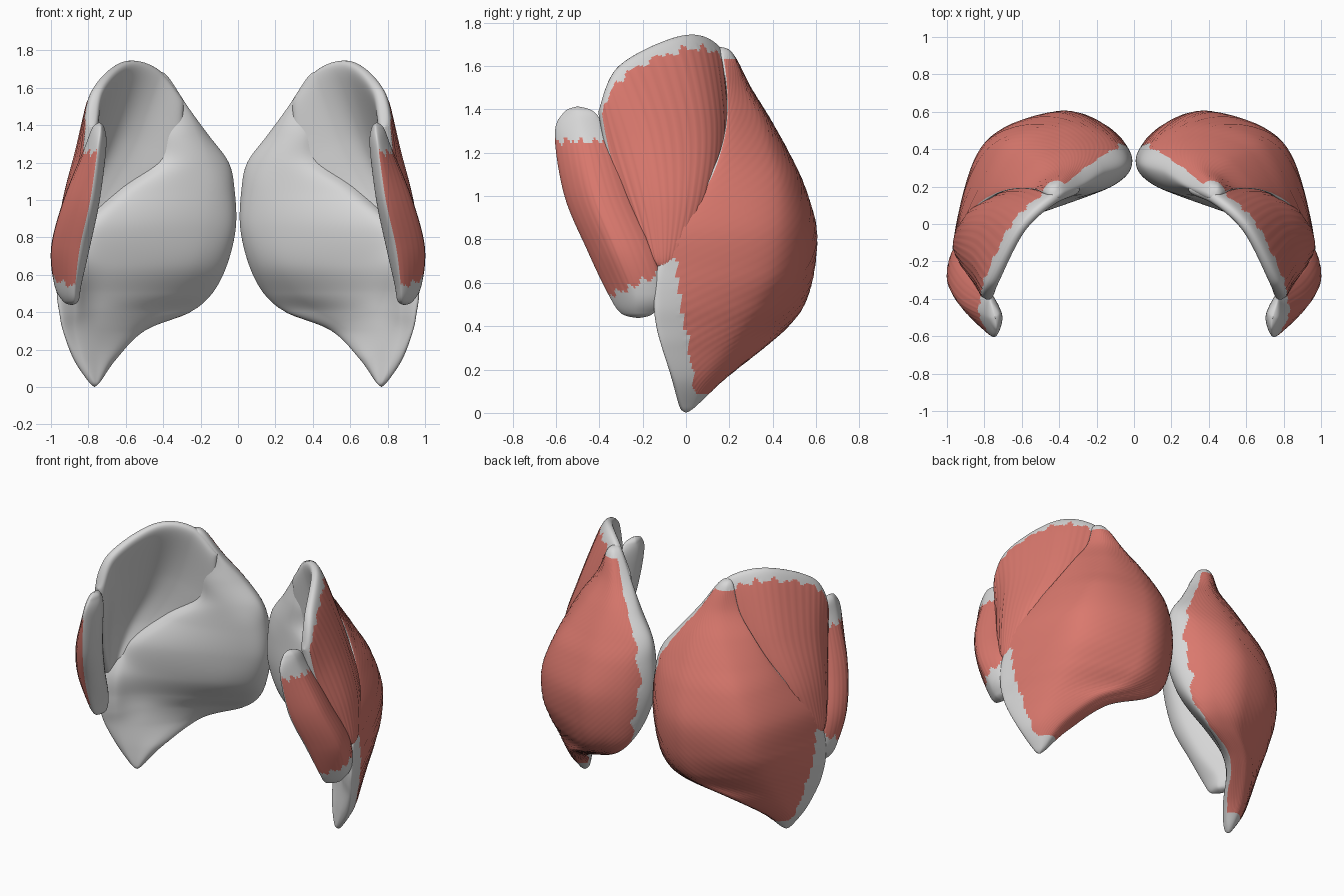
import bpy, bmesh, math
from mathutils import Vector

if "Cube" in bpy.data.objects:
    bpy.data.objects.remove(bpy.data.objects["Cube"])


def material(name, rgb):
    m = bpy.data.materials.new(name)
    m.diffuse_color = (*rgb, 1)
    m.use_nodes = True
    m.node_tree.nodes["Principled BSDF"].inputs["Base Color"].default_value = m.diffuse_color
    return m


TENDON = material("tendon_grey", (0.68, 0.68, 0.68))
MUSCLE = material("muscle_red", (0.70, 0.19, 0.155))


def curve(pts, t, closed=False):
    """Catmull-Rom point at t, measured in control points."""
    n = len(pts)
    i = math.floor(t) if closed else min(int(t), n - 2)
    f = t - i
    idx = (lambda k: k % n) if closed else (lambda k: max(0, min(n - 1, k)))
    a, b, c, d = (pts[idx(i + k)] for k in (-1, 0, 1, 2))
    return 0.5 * (2 * b + (c - a) * f + (2 * a - 5 * b + 4 * c - d) * f * f
                  + (3 * b - a - 3 * c + d) * f ** 3)


def jag(s):
    return math.sin(s * 31) * 0.6 + math.sin(s * 57 + 1) * 0.4


def finish(name, bm, uv, is_red, fibre, amp):
    """Fibre ridges, colours, smoothing and mirroring."""
    bmesh.ops.recalc_face_normals(bm, faces=bm.faces)
    bm.normal_update()
    moves = []
    for v in bm.verts:
        if v in uv and is_red(*uv[v], v.co):
            s = fibre(*uv[v], v.co)
            moves.append((v, v.normal * amp * (math.sin(s) + 0.6 * math.sin(s * 1.73 + 1))))
    for f in bm.faces:
        f.smooth = True
        known = [uv[v] for v in f.verts if v in uv]
        # the first corner carries the face's surface coordinates
        if known:
            f.material_index = int(is_red(*known[0], f.calc_center_median()))
    for v, d in moves:
        v.co += d
    me = bpy.data.meshes.new(name)
    bm.to_mesh(me)
    bm.free()
    me.materials.append(TENDON)
    me.materials.append(MUSCLE)
    ob = bpy.data.objects.new(name, me)
    bpy.context.collection.objects.link(ob)
    mod = ob.modifiers.new("mirror", 'MIRROR')
    mod.use_mirror_merge = False


def loft(name, rows, top, bottom, around, levels, is_red, fibre, amp):
    """Closed body through horizontal sections; row = z, then x, y pairs."""
    rings = [[Vector((r[i], r[i + 1], r[0])) for i in range(1, len(r), 2)] for r in rows]
    k = len(rings[0])
    rings = [[Vector(top)] * k] + rings + [[Vector(bottom)] * k]
    bm, uv, grid = bmesh.new(), {}, []
    for j in range(1, levels):
        t = j / levels * (len(rings) - 1)
        ring = [curve([r[i] for r in rings], t) for i in range(k)]
        line = []
        for i in range(around):
            u = i / around * k
            v = bm.verts.new(curve(ring, u, True))
            uv[v] = (u, t)
            line.append(v)
        grid.append(line)
    for a, b in zip(grid, grid[1:]):
        for i in range(around):
            n = (i + 1) % around
            bm.faces.new((a[i], a[n], b[n], b[i]))
    for line, tip in ((grid[0], top), (grid[-1], bottom)):
        c = bm.verts.new(tip)
        for i in range(around):
            bm.faces.new((line[i], line[(i + 1) % around], c))
    finish(name, bm, uv, is_red, fibre, amp)


def sheet(name, rows, thick, nu, nv, is_red, fibre, amp):
    """Curved plate with rounded edges about a control grid."""
    rows = [[Vector(p) for p in r] for r in rows]

    def mid(u, v):
        return curve([curve(r, u * (len(r) - 1)) for r in rows], v * (len(rows) - 1))

    def ease(i, n):
        x = i / n
        return 0.35 * x + 0.65 * (0.5 - 0.5 * math.cos(math.pi * x))

    bm, uv, sides = bmesh.new(), {}, ([], [])
    for j in range(nv + 1):
        lines = ([], [])
        for i in range(nu + 1):
            u, v = ease(i, nu), ease(j, nv)
            e = 0.002
            u0, u1, v0, v1 = max(u - e, 0), min(u + e, 1), max(v - e, 0), min(v + e, 1)
            n = (mid(u, v1) - mid(u, v0)).cross(mid(u1, v) - mid(u0, v)).normalized()
            w = math.sqrt(max(0, 1 - abs(2 * u - 1) ** 9) * max(0, 1 - abs(2 * v - 1) ** 10))
            p = mid(u, v)
            edge = i in (0, nu) or j in (0, nv)
            outer = bm.verts.new(p + n * thick * w)
            uv[outer] = (u, v)
            lines[0].append(outer)
            lines[1].append(outer if edge else bm.verts.new(p - n * thick * w))
        for s in (0, 1):
            sides[s].append(lines[s])
    for s, g in enumerate(sides):
        for j in range(nv):
            for i in range(nu):
                bm.faces.new((g[j][i], g[j][i + 1], g[j + 1][i + 1], g[j + 1][i]))
    # the shared edge stays grey
    red = lambda u, v, co: 0 < u < 1 and 0 < v < 1 and is_red(u, v, co)
    finish(name, bm, uv, red, fibre, amp)


# Large rear muscle: medial edge, three outer points, lateral edge
rear_outer = [
    (1.66, .375, .17, .395, .205, .42, .215, .455, .205, .475, .17),
    (1.50, .27, .22, .31, .28, .37, .30, .46, .27, .54, .19),
    (1.35, .16, .28, .22, .36, .35, .392, .52, .345, .65, .19),
    (1.20, .05, .31, .14, .42, .36, .475, .61, .395, .75, .16),
    (1.05, .018, .33, .13, .48, .38, .545, .70, .435, .84, .10),
    (0.85, .012, .34, .14, .52, .41, .60, .79, .435, .94, -.02),
    (0.65, .06, .37, .18, .53, .43, .585, .81, .405, .965, -.10),
    (0.50, .14, .41, .24, .51, .45, .535, .81, .335, .968, -.115),
    (0.40, .26, .41, .35, .46, .50, .455, .81, .27, .955, -.11),
    (0.30, .50, .32, .56, .355, .65, .34, .83, .18, .935, -.09),
    (0.15, .65, .12, .69, .16, .75, .165, .835, .08, .88, -.045),
    (0.03, .735, .02, .745, .04, .765, .045, .785, .03, .80, -.015),
]
# its three inner points at the same heights, lateral to medial
rear_inner = [
    (.46, .145, .43, .135, .39, .14), (.48, .19, .36, .17, .29, .185),
    (.54, .22, .35, .155, .22, .19), (.60, .22, .36, .145, .16, .19),
    (.70, .14, .54, .085, .14, .19), (.85, 0, .72, -.01, .16, .19),
    (.865, -.09, .71, .01, .22, .21), (.87, -.095, .73, .04, .31, .27),
    (.87, -.09, .74, .04, .44, .28), (.87, -.08, .75, .02, .58, .20),
    (.83, -.06, .75, -.01, .68, .05), (.78, -.03, .76, -.025, .74, -.01),
]


def rear_red(u, t, co):
    z = co.z
    start = 0.12 if z < 0.5 else min(0.5, 0.12 + (z - 0.5) * 2)
    start += max(0, min(0.25, (z - 1.0) * 1.5))
    if not start + 0.07 * jag(z) < u < 3.96 or z > 1.635 or z < 0.09:
        return False
    return z > 0.72 or co.y > 0.06 - 0.16 * z + 0.012 * jag(z * 1.3)


loft("large_rear_muscle", [a + b for a, b in zip(rear_outer, rear_inner)],
     (.43, .15, 1.69), (.767, 0, 0), 152, 160, rear_red,
     lambda u, t, co: 120 * (co.z + 0.32 * u), 0.0012)

# Fan-shaped upper muscle: front to back in each row, rim down to insertion
fan = [
    [(.785, -.405, 1.39), (.745, -.31, 1.60), (.60, -.03, 1.738), (.43, .13, 1.70), (.29, .19, 1.53)],
    [(.80, -.36, 1.17), (.82, -.19, 1.29), (.73, .05, 1.32), (.57, .16, 1.30), (.33, .215, 1.18)],
    [(.865, -.26, .92), (.90, -.13, .97), (.855, .03, 1.0), (.74, .11, 1.0), (.54, .18, .99)],
    [(.92, -.15, .70), (.935, -.11, .66), (.92, -.06, .69), (.88, -.02, .72), (.81, .03, .75)],
]
sheet("fan_upper_muscle", fan, 0.042, 110, 90,
      lambda u, v, co: v > 0.075 + 0.018 * jag(u * 2) and (u > 0.05 or v > 0.4)
      and u < 0.92 and (v < 0.93 or u < 0.4),
      lambda u, v, co: 150 * u, 0.0012)

# Narrow front muscle: front edge, outer face, back edge, inner face
front = [
    (1.385, .735, -.565, .778, -.50, .765, -.42, .715, -.48),
    (1.28, .75, -.605, .82, -.48, .78, -.36, .705, -.49),
    (1.00, .79, -.56, .93, -.42, .87, -.26, .742, -.43),
    (0.75, .845, -.455, .995, -.32, .935, -.15, .795, -.33),
    (0.55, .87, -.36, .98, -.24, .94, -.105, .84, -.22),
    (0.46, .875, -.30, .935, -.23, .915, -.15, .855, -.21),
]


def front_red(u, t, co):
    low = 0.59 + 0.45 * (co.y + 0.24) + 0.025 * jag(u * .5)
    return (u < 1.97 or u > 3.95) and low < co.z < 1.255 + 0.022 * jag(u * .5)


loft("narrow_front_muscle", front, (.742, -.5, 1.415), (.89, -.22, .437), 72, 120,
     front_red, lambda u, t, co: 40 * u, 0.001)
